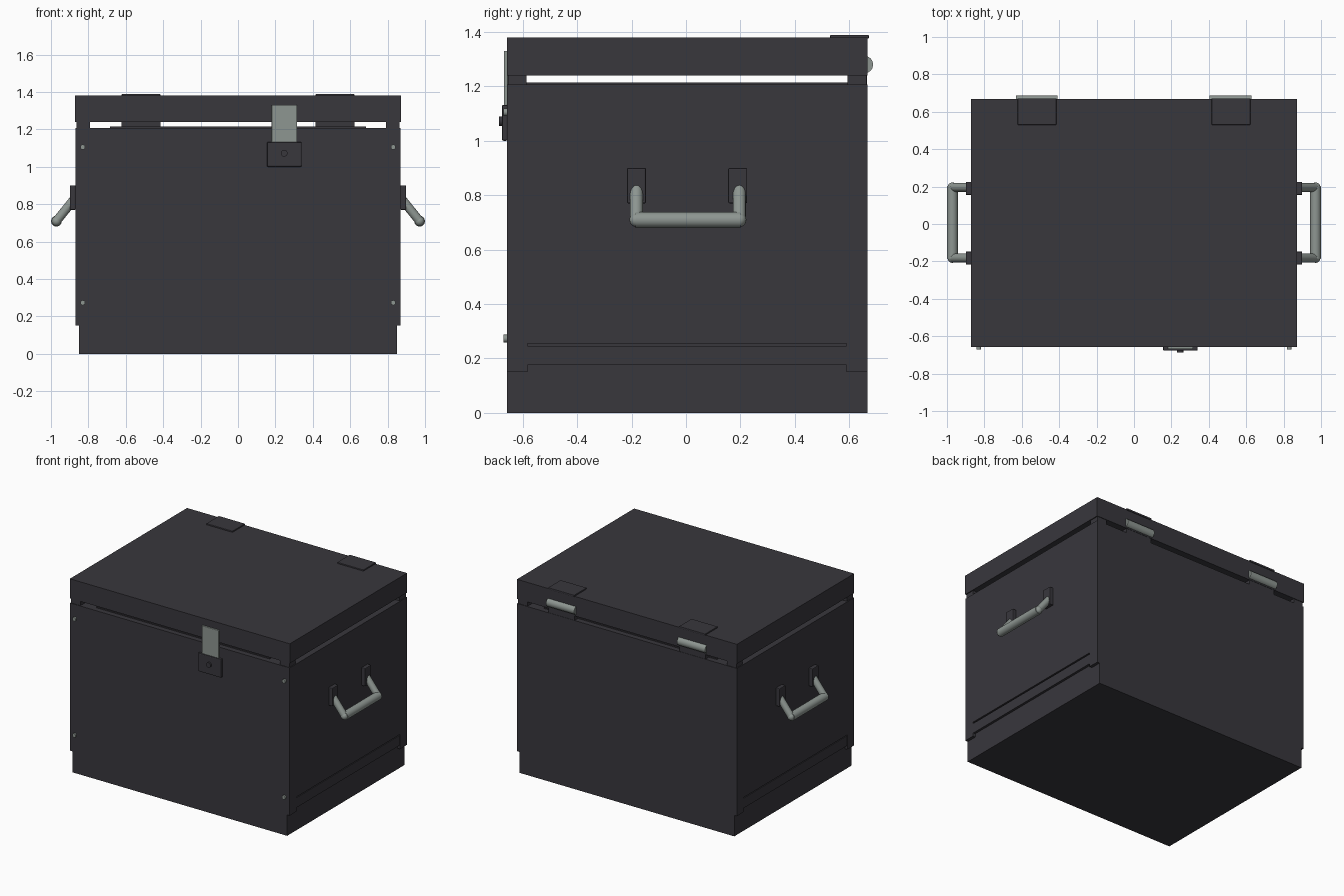
import bpy
from math import radians
from mathutils import Vector

cube = bpy.data.objects.get("Cube")
if cube:
    bpy.data.objects.remove(cube, do_unlink=True)


def material(name, rgb):
    m = bpy.data.materials.new(name)
    m.use_nodes = True
    m.diffuse_color = (*rgb, 1)
    m.node_tree.nodes["Principled BSDF"].inputs["Base Color"].default_value = (*rgb, 1)
    return m


DARK = material("charcoal paint", (0.040, 0.038, 0.046))
STEEL = material("grey steel", (0.27, 0.305, 0.285))


def finish(name, mat, smooth=False):
    o = bpy.context.object
    o.name = name
    o.data.materials.append(mat)
    if smooth:
        bpy.ops.object.shade_smooth_by_angle(angle=radians(40))
    return o


def box(name, x, y, z, mat=DARK, bevel=0):
    """Box from (min, max) ranges on each axis."""
    lo, hi = zip(x, y, z)
    bpy.ops.mesh.primitive_cube_add(size=1, location=[(a + b) / 2 for a, b in zip(lo, hi)])
    o = bpy.context.object
    o.scale = [b - a for a, b in zip(lo, hi)]
    bpy.ops.object.transform_apply(location=False, rotation=False, scale=True)
    if bevel:
        mod = o.modifiers.new("soft edges", "BEVEL")
        mod.width, mod.segments = bevel, 2
    return finish(name, mat)


def rod(name, p, q, r, mat=STEEL, sides=16):
    p, q = Vector(p), Vector(q)
    d = q - p
    bpy.ops.mesh.primitive_cylinder_add(vertices=sides, radius=r, depth=d.length, location=(p + q) / 2)
    bpy.context.object.rotation_euler = d.to_track_quat("Z", "Y").to_euler()
    return finish(name, mat, True)


def ball(name, p, r):
    bpy.ops.mesh.primitive_uv_sphere_add(segments=16, ring_count=8, radius=r, location=p)
    return finish(name, STEEL, True)


FRONT, BACK = -0.658, 0.668
INNER_F, INNER_B = -0.582, 0.59      # inner edges of the corner tabs

# Case core, deck and lid
box("case_core", (-0.85, 0.85), (FRONT, BACK), (0, 1.207))
box("case_deck", (-0.685, 0.685), (-0.62, 0.63), (1.2, 1.215))
box("lid", (-0.871, 0.871), (FRONT, BACK), (1.24, 1.38))

for side, s in (("left", 1), ("right", -1)):
    def across(a, b):
        return sorted((s * a, s * b))

    # Side panel, lower rail and corner tabs
    box(side + "_panel", across(0.85, 0.87), (INNER_F, INNER_B), (0.254, 1.207))
    box(side + "_rail", across(0.85, 0.867), (INNER_F, INNER_B), (0.175, 0.246))
    for end, ya, yb in (("front", FRONT, INNER_F), ("back", INNER_B, BACK)):
        box(f"{side}_{end}_tab", across(0.85, 0.87), (ya, yb), (0.15, 1.207))
        box(f"{side}_{end}_lid_post", across(0.79, 0.864), (ya + 0.004, yb - 0.004), (1.205, 1.242))

    # Carry handle
    for end, y, yp in (("front", -0.182, -0.182), ("back", 0.196, 0.19)):
        box(f"{side}_{end}_handle_plate", across(0.868, 0.899), (yp - 0.035, yp + 0.035),
            (0.77, 0.9), bevel=0.005)
        rod(f"{side}_{end}_handle_arm", (s * 0.88, y, 0.822), (s * 0.971, y, 0.709), 0.024)
        ball(f"{side}_{end}_handle_joint", (s * 0.971, y, 0.709), 0.026)
    rod(side + "_handle_bar", (s * 0.971, -0.185, 0.709), (s * 0.971, 0.2, 0.709), 0.029)

    # Front screws
    for level, z in (("upper", 1.105), ("lower", 0.273)):
        rod(f"{side}_{level}_screw", (s * 0.83, -0.65, z), (s * 0.83, -0.67, z), 0.014, sides=10)

    # Hinge: top leaf, lower leaf in the gap and barrel
    hx = across(0.415, 0.622)
    box(side + "_hinge_top_leaf", hx, (0.53, 0.672), (1.375, 1.389), bevel=0.003)
    box(side + "_hinge_lower_leaf", hx, (0.61, 0.666), (1.2, 1.242))
    rod(side + "_hinge_barrel", (hx[0] - 0.01, 0.656, 1.28), (hx[1] + 0.005, 0.656, 1.28), 0.032)

# Front latch
box("latch_strap", (0.18, 0.315), (-0.669, -0.655), (1.12, 1.33), STEEL, 0.003)
box("latch_plate", (0.155, 0.34), (-0.677, -0.655), (1.0, 1.132), DARK, 0.006)
rod("latch_button", (0.247, -0.67, 1.072), (0.247, -0.688, 1.072), 0.018, DARK)
